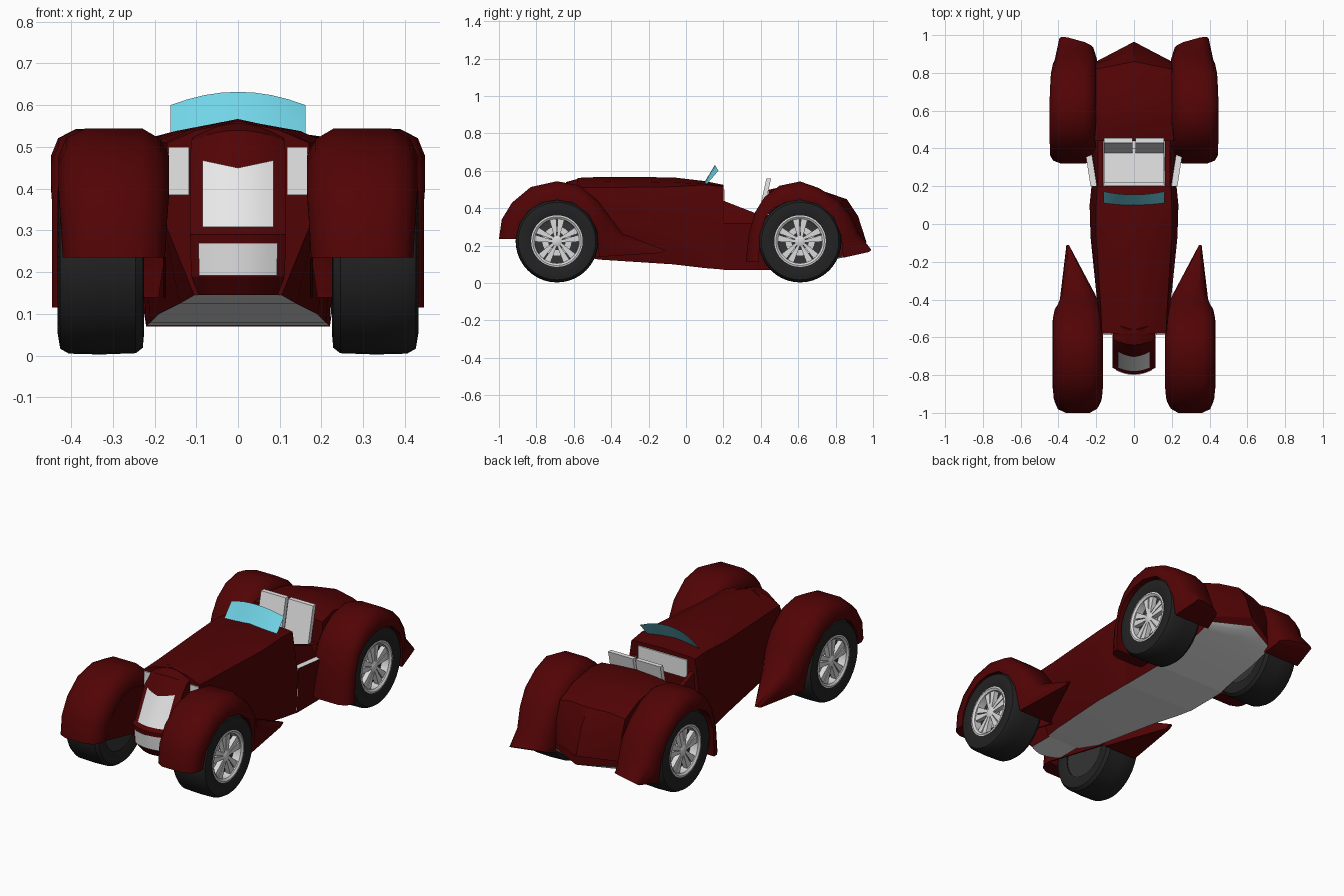
import bpy, bmesh, math
from mathutils import Vector

if "Cube" in bpy.data.objects:
    bpy.data.objects.remove(bpy.data.objects["Cube"])


def material(name, rgb):
    m = bpy.data.materials.new(name)
    m.use_nodes = True
    m.diffuse_color = (*rgb, 1)
    m.node_tree.nodes["Principled BSDF"].inputs["Base Color"].default_value = (*rgb, 1)
    return m


RED = material("dark red paint", (0.083, 0.001, 0.0015))
WHITE = material("off white", (0.8, 0.8, 0.8))
GLASS = material("cyan glass", (0.17, 0.68, 0.82))
RUBBER = material("black rubber", (0.016, 0.016, 0.016))
METAL = material("wheel metal", (0.7, 0.7, 0.7))
DARK = material("wheel shadow grey", (0.035, 0.035, 0.035))


def build(name, verts, faces, mats, rule=None, smooth=None):
    """Mesh from points; rule(face) gives the material index."""
    bm = bmesh.new()
    vs = [bm.verts.new(v) for v in verts]
    for f in faces:
        bm.faces.new([vs[i] for i in f])
    bmesh.ops.remove_doubles(bm, verts=bm.verts, dist=1e-5)
    bmesh.ops.recalc_face_normals(bm, faces=bm.faces)
    bm.normal_update()
    if rule:
        for f in bm.faces:
            f.material_index = rule(f)
    me = bpy.data.meshes.new(name)
    bm.to_mesh(me)
    bm.free()
    for m in mats:
        me.materials.append(m)
    ob = bpy.data.objects.new(name, me)
    bpy.context.scene.collection.objects.link(ob)
    if smooth:
        bpy.ops.object.select_all(action='DESELECT')
        ob.select_set(True)
        bpy.context.view_layer.objects.active = ob
        bpy.ops.object.shade_smooth_by_angle(angle=math.radians(smooth))
    return ob


def loft(name, rings, mats, rule=None, smooth=None, cap=True):
    n = len(rings[0])
    verts = [p for r in rings for p in r]
    faces = [(i * n + j, i * n + (j + 1) % n, (i + 1) * n + (j + 1) % n, (i + 1) * n + j)
             for i in range(len(rings) - 1) for j in range(n)]
    if cap:
        faces += [tuple(range(n)), tuple(range(len(verts) - n, len(verts)))]
    return build(name, verts, faces, mats, rule, smooth)


def grid(name, fn, nu, nv, mat, smooth=None):
    verts = [fn(i / nu, j / nv) for i in range(nu + 1) for j in range(nv + 1)]
    k = nv + 1
    faces = [(i * k + j, (i + 1) * k + j, (i + 1) * k + j + 1, i * k + j + 1)
             for i in range(nu) for j in range(nv)]
    return build(name, verts, faces, [mat], smooth=smooth)


def box(name, lo, hi, mat, lean=0):
    """Box whose top is shifted in y by lean."""
    rings = [[(x, y + d, z) for x, y in ((lo[0], lo[1]), (hi[0], lo[1]), (hi[0], hi[1]), (lo[0], hi[1]))]
             for z, d in ((lo[2], 0), (hi[2], lean))]
    return loft(name, rings, [mat])


def section(y, half, peak=0):
    """Mirror a half outline, running bottom centre to top centre."""
    pts = half + [(-x, z) for x, z in reversed(half) if x > 0]
    return [(x, y + peak * max(0, 1 - abs(x) / 0.2), z) for x, z in pts]


def underside(f):
    return 1 if f.normal.z < -0.8 else 0


# Bonnet and cowl: y, then bottom, waist, shoulder, crown, ridge
hood = [(-0.58, (0.105, 0.145), (0.18, 0.33), (0.17, 0.51), (0.10, 0.54), 0.562),
        (-0.46, (0.14, 0.125), (0.19, 0.33), (0.175, 0.51), (0.115, 0.542), 0.567),
        (-0.07, (0.19, 0.10), (0.23, 0.31), (0.20, 0.515), (0.15, 0.538), 0.565),
        (0.10, (0.21, 0.08), (0.235, 0.31), (0.20, 0.525), (0.165, 0.53), 0.545),
        (0.20, (0.22, 0.072), (0.225, 0.31), (0.195, 0.515), (0.16, 0.52), 0.525)]
loft("bonnet", [section(y, [(0, b[1]), b, m, s, t, (0, c)]) for y, b, m, s, t, c in hood],
     [RED, WHITE], underside, 25)


# Cockpit tub with door ledges
def tub_colour(f):
    c = f.calc_center_median()
    inside = abs(c.x) < 0.168
    ledge = abs(c.x) > 0.2 and f.normal.z > 0.7
    return 1 if inside or ledge or f.normal.z < -0.8 else 0


loft("cockpit_tub", [section(y, [(0, 0.07), (0.22, 0.07), (wo, 0.32), (wo - 0.033, 0.32), (0.19, top),
                                 (0.165, top), (0.16, 0.26), (0, 0.26)])
                     for y, wo, top in ((0.20, 0.23, 0.44), (0.38, 0.258, 0.37), (0.46, 0.258, 0.36))],
     [RED, WHITE], tub_colour, cap=False)

# Rear deck and tail
deck = [(0.44, 0, 0.07, 0.22, 0.48, 0.49), (0.55, 0, 0.085, 0.21, 0.50, 0.515),
        (0.70, 0, 0.11, 0.21, 0.475, 0.495), (0.82, 0.04, 0.14, 0.21, 0.42, 0.44),
        (0.85, 0.07, 0.155, 0.21, 0.33, 0.35), (0.86, 0.105, 0.17, 0.20, 0.20, 0.21)]
loft("rear_deck", [section(y, [(0, zb), (w, zb), (w, (zb + zs) / 2), (w - 0.01, zs), (0.12, zc), (0, zc + 0.008)], pk)
                   for y, pk, zb, w, zs, zc in deck], [RED, WHITE], underside, 25)

# Radiator shell: height, front y, half width
shell = [(0.145, -0.755, 0.095), (0.19, -0.785, 0.112), (0.29, -0.795, 0.115), (0.31, -0.77, 0.115),
         (0.465, -0.69, 0.115), (0.54, -0.64, 0.112), (0.562, -0.56, 0.10)]


def shell_at(z):
    for a, b in zip(shell, shell[1:]):
        if z <= b[0]:
            t = (z - a[0]) / (b[0] - a[0])
            return a[1] + t * (b[1] - a[1]), a[2] + t * (b[2] - a[2])
    return shell[-1][1:]


def nose(f, z, out=0):
    y, w = shell_at(z)
    crown = 0.025 * f * f if z > 0.5 else 0
    return (f * w, y + 0.035 * f * f - out, z - crown)


loft("radiator_shell", [[nose(i / 4, z) for i in range(-4, 5)] + [(w, -0.54, nose(1, z)[2]), (-w, -0.54, nose(1, z)[2])]
                        for z, y, w in shell], [RED, WHITE], underside, 25)


def grille(lo, hi, width, vee):
    def fn(u, v):
        f = (2 * u - 1) * width
        return nose(f, lo + (hi - vee * (1 - abs(2 * u - 1)) - lo) * v, 0.006)
    return fn


grid("upper_grille", grille(0.308, 0.468, 0.74, 0.018), 8, 4, WHITE, 30)
grid("lower_grille", grille(0.192, 0.27, 0.83, 0), 8, 3, WHITE, 30)

# Curved windscreen
grid("windscreen", lambda u, v: ((2 * u - 1) * 0.162,
                                 0.09 + 0.065 * v + 0.018 * (2 * u - 1) ** 2,
                                 0.525 + v * (0.107 - 0.032 * (2 * u - 1) ** 2)), 8, 2, GLASS, 30)

# Cabin fittings
box("dashboard", (-0.15, 0.2, 0.40), (0.15, 0.207, 0.5), WHITE)
box("bench_cushion", (-0.16, 0.22, 0.25), (0.16, 0.40, 0.32), WHITE)
for s, side in ((1, "left"), (-1, "right")):
    xs = sorted((s * 0.008, s * 0.16))
    box(side + "_seat_back", (xs[0], 0.375, 0.31), (xs[1], 0.4, 0.56), WHITE, 0.055)
    xs = sorted((s * 0.117, s * 0.167))
    box(side + "_front_vent", (xs[0], -0.587, 0.385), (xs[1], -0.579, 0.5), WHITE)

# Fenders: outer (y, z), inner arch (y, z), inner x, outer x
front = [(-1.0, 0.235, -0.91, 0.235, 0.175, 0.42), (-0.985, 0.34, -0.888, 0.32, 0.17, 0.425),
         (-0.93, 0.43, -0.837, 0.388, 0.165, 0.43), (-0.83, 0.513, -0.77, 0.43, 0.165, 0.43),
         (-0.69, 0.544, -0.69, 0.444, 0.165, 0.43), (-0.57, 0.522, -0.60, 0.426, 0.165, 0.43),
         (-0.47, 0.44, -0.52, 0.365, 0.165, 0.43), (-0.41, 0.36, -0.475, 0.28, 0.17, 0.42),
         (-0.34, 0.265, -0.465, 0.14, 0.19, 0.395), (-0.11, 0.175, -0.14, 0.16, 0.34, 0.36)]
rear = [(0.32, 0.115, 0.39, 0.115, 0.20, 0.445), (0.335, 0.26, 0.395, 0.26, 0.20, 0.445),
        (0.37, 0.38, 0.43, 0.36, 0.20, 0.445), (0.42, 0.46, 0.47, 0.40, 0.20, 0.448),
        (0.50, 0.52, 0.53, 0.43, 0.20, 0.448),
        (0.61, 0.543, 0.61, 0.444, 0.20, 0.448), (0.71, 0.508, 0.71, 0.42, 0.20, 0.445),
        (0.81, 0.445, 0.79, 0.35, 0.20, 0.44), (0.875, 0.37, 0.83, 0.25, 0.195, 0.43),
        (0.92, 0.27, 0.84, 0.135, 0.195, 0.42), (1.0, 0.18, 0.975, 0.165, 0.215, 0.395)]
rim_shape = [(0, 0), (0, 0.35), (0.08, 0.75), (0.24, 1), (0.5, 1.0), (0.76, 1), (0.93, 0.78), (1, 0.35), (1, 0)]


def fender(name, stations, s, skew):
    """Skew pulls the inner edge of the last station forward."""
    rings = [[(s * (xi + u * (xo - xi)), iy + t * (oy - iy) - (skew * (1 - u) if k == len(stations) - 1 else 0),
               iz + t * (oz - iz)) for u, t in rim_shape]
             for k, (oy, oz, iy, iz, xi, xo) in enumerate(stations)]
    loft(name, rings, [RED], smooth=45)


# Wheels: revolved profiles of (x, radius), spokes on the outer face
def revolve(name, profile, s, y, mat, seg=40):
    rings = [[(s * x, y + r * math.cos(a), 0.224 + r * math.sin(a))
              for x, r in profile] for a in (2 * math.pi * k / seg for k in range(seg + 1))]
    loft(name, rings, [mat], smooth=35, cap=False)


tyre = [(0.235, 0.14), (0.225, 0.17), (0.228, 0.205), (0.245, 0.218), (0.33, 0.221), (0.405, 0.219),
        (0.426, 0.207), (0.432, 0.17), (0.422, 0.138), (0.37, 0.135)]
rim = [(0.37, 0.138), (0.424, 0.138), (0.426, 0.13), (0.418, 0.119), (0.37, 0.117)]
backing = [(0.24, 0.001), (0.24, 0.142), (0.375, 0.137), (0.375, 0.001)]
brake = [(0.375, 0.045), (0.384, 0.045), (0.384, 0.08), (0.375, 0.08)]
hub = [(0.375, 0.001), (0.375, 0.032), (0.412, 0.028), (0.418, 0.014), (0.418, 0.001)]


def spokes(name, s, y):
    verts, faces = [], []
    for k in range(5):
        a = 2 * math.pi * k / 5 + math.pi / 2
        d, n = Vector((0, math.cos(a), math.sin(a))), Vector((0, -math.sin(a), math.cos(a)))
        for e in (-1, 1):  # paired bars that spread towards the rim
            b = len(verts)
            for x in (0.385, 0.412):
                for r, h in ((0.02, 0.001), (0.02, 0.014), (0.122, 0.042), (0.122, 0.004)):
                    verts.append(Vector((s * x, y, 0.224)) + d * r + n * (h * e))
            faces += [(b, b + 1, b + 2, b + 3), (b + 4, b + 5, b + 6, b + 7)]
            faces += [(b + i, b + (i + 1) % 4, b + 4 + (i + 1) % 4, b + 4 + i) for i in range(4)]
    build(name, verts, faces, [METAL])


for s, side in ((1, "left"), (-1, "right")):
    # Inner panel closing the front wheel arch
    loft(side + "_front_inner_panel", [[(s * x, p[2], p[3]) for p in front[:-1]] for x in (0.172, 0.18)], [RED])
    for end, y, stations, skew in (("front", -0.69, front, 0), ("rear", 0.61, rear, 0.05)):
        tag = f"{side}_{end}_"
        fender(tag + "fender", stations, s, skew)
        revolve(tag + "tyre", tyre, s, y, RUBBER)
        revolve(tag + "rim", rim, s, y, METAL)
        revolve(tag + "wheel_backing", backing, s, y, DARK)
        revolve(tag + "brake_disc", brake, s, y, METAL)
        revolve(tag + "hub", hub, s, y, METAL)
        spokes(tag + "spokes", s, y)
